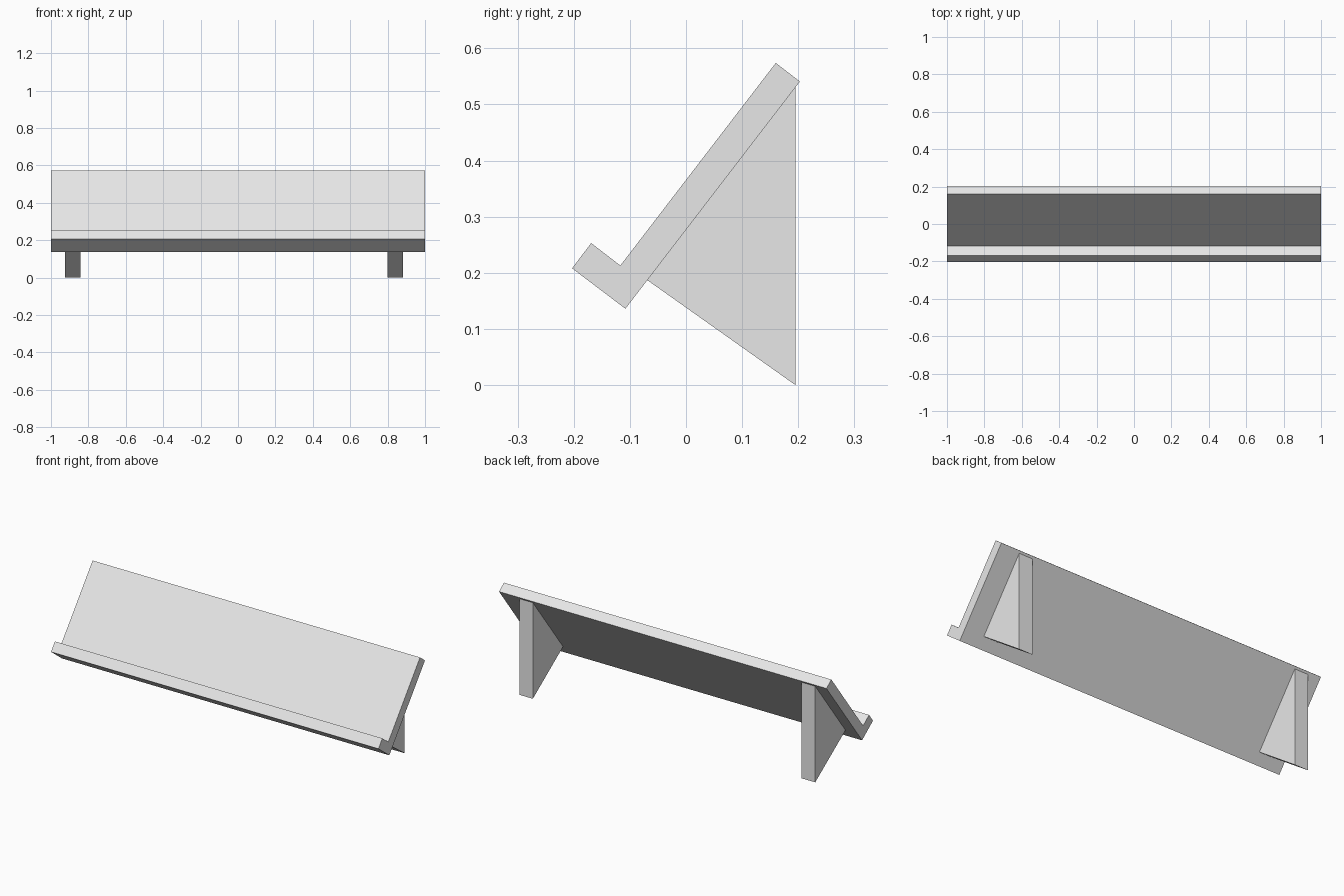
import bpy
import bmesh

cube = bpy.data.objects.get("Cube")
if cube:
    bpy.data.objects.remove(cube, do_unlink=True)

# Single plain finish
grey = bpy.data.materials.new("light_grey")
grey.use_nodes = True
colour = (0.8, 0.8, 0.8, 1)
grey.diffuse_color = colour
grey.node_tree.nodes["Principled BSDF"].inputs["Base Color"].default_value = colour


def extrude_profile(name, profile, x0, x1):
    """Extrude a (y, z) outline along x from x0 to x1."""
    bm = bmesh.new()
    face = bm.faces.new([bm.verts.new((x0, y, z)) for y, z in profile])
    result = bmesh.ops.extrude_face_region(bm, geom=[face])
    verts = [g for g in result["geom"] if isinstance(g, bmesh.types.BMVert)]
    bmesh.ops.translate(bm, verts=verts, vec=(x1 - x0, 0, 0))
    bmesh.ops.recalc_face_normals(bm, faces=bm.faces)
    mesh = bpy.data.meshes.new(name)
    bm.to_mesh(mesh)
    bm.free()
    mesh.materials.append(grey)
    obj = bpy.data.objects.new(name, mesh)
    bpy.context.scene.collection.objects.link(obj)
    return obj


# Sloping shelf panel with a front lip
shelf = [(-0.203, 0.208), (-0.108, 0.136), (0.203, 0.541),
         (0.160, 0.574), (-0.117, 0.213), (-0.169, 0.253)]
extrude_profile("sloped_shelf", shelf, -1, 1)

# Triangular supports beneath the panel
support = [(-0.069, 0.187), (0.195, 0), (0.195, 0.531)]
for name, x in (("right_support", -0.926), ("left_support", 0.799)):
    extrude_profile(name, support, x, x + 0.083)
